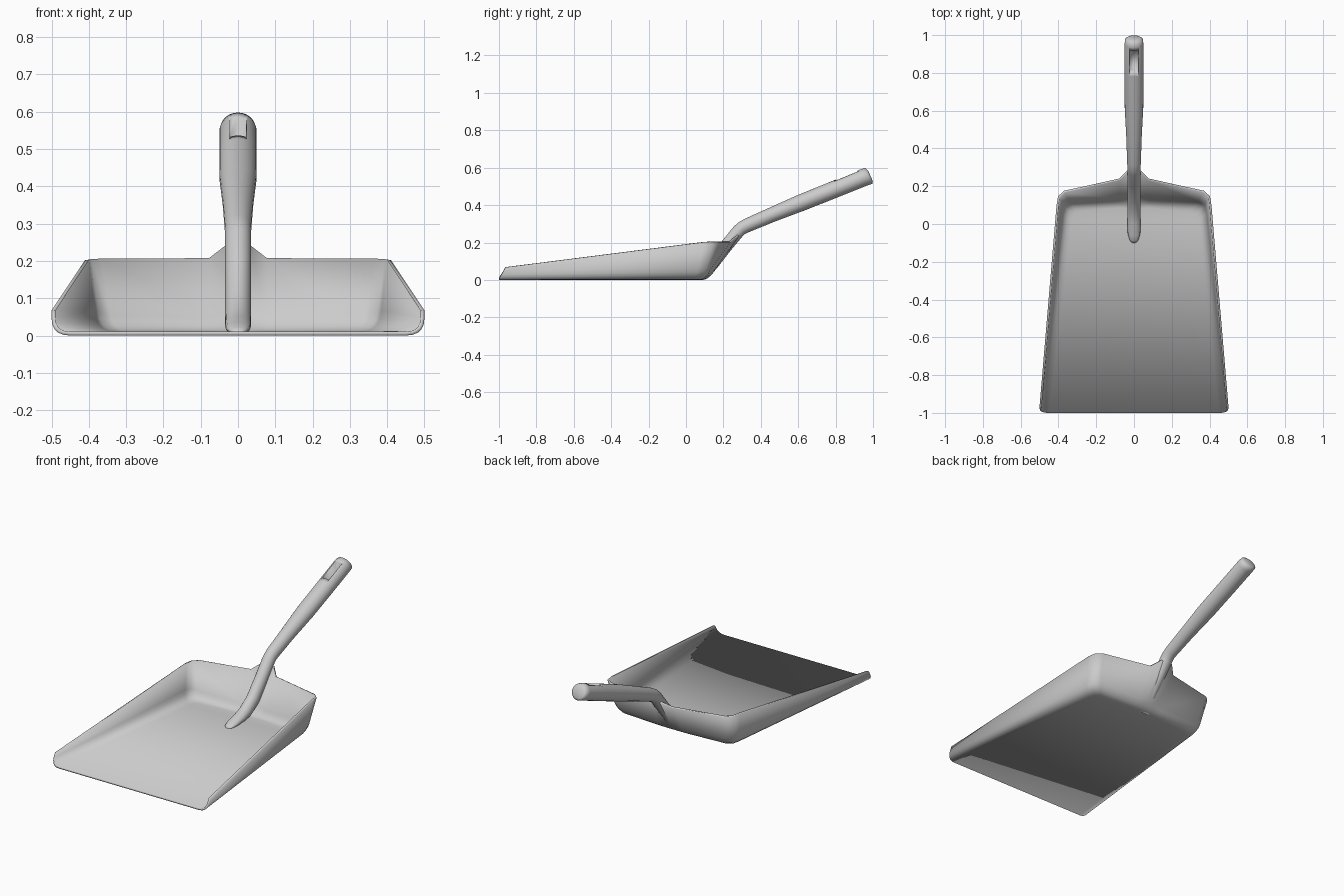
import bpy, bmesh, math
from mathutils import Vector

if "Cube" in bpy.data.objects:
    bpy.data.objects.remove(bpy.data.objects["Cube"])

grey = bpy.data.materials.new("grey_plastic")
grey.diffuse_color = (.62, .62, .62, 1)
grey.use_nodes = True
grey.node_tree.nodes["Principled BSDF"].inputs["Base Color"].default_value = grey.diffuse_color


def make_object(name, bm):
    mesh = bpy.data.meshes.new(name)
    bm.to_mesh(mesh)
    bm.free()
    mesh.materials.append(grey)
    ob = bpy.data.objects.new(name, mesh)
    bpy.context.collection.objects.link(ob)
    return ob


def activate(ob):
    bpy.ops.object.select_all(action='DESELECT')
    ob.select_set(True)
    bpy.context.view_layer.objects.active = ob


# Pan: half outlines from the front lip round to the back centre
floor = [(.45, -1, 0), (.33, .02, 0), (.325, .05, 0), (.30, .068, 0),
         (.08, .085, 0), (.035, .086, 0), (0, .086, 0)]
crease = [(.5, -1, 0), (.388, .05, 0), (.374, .092, 0), (.335, .11, 0),
          (.08, .118, 0), (.035, .119, 0), (0, .119, 0)]
rim = [(.5, -.965, .067), (.41, .10, .202), (.402, .147, .202), (.37, .176, .202),
       (.08, .24, .202), (.035, .283, .235), (0, .288, .237)]
bend = [.7, .32, .3, .25, .2, .2, .2]

bm = bmesh.new()
STEPS = 5
rings = []
for level in range(STEPS + 2):
    half = []
    for f, c, r, s in zip(floor, crease, rim, bend):
        f, c, r = Vector(f), Vector(c), Vector(r)
        w = c.lerp(r, s)
        t = level / STEPS
        half.append(r if level > STEPS else f.lerp(c, t).lerp(c.lerp(w, t), t))
    full = half + [Vector((-p.x, p.y, p.z)) for p in reversed(half[:-1])]
    rings.append([bm.verts.new(p) for p in full])
for lo, hi in zip(rings, rings[1:]):
    for i in range(len(lo) - 1):
        bm.faces.new((lo[i], lo[i + 1], hi[i + 1], hi[i]))
base = rings[0]
n = len(base)
for i in range(n // 2):
    quad = [base[i], base[n - 1 - i], base[n - 2 - i], base[i + 1]]
    bm.faces.new(list(dict.fromkeys(quad)))
pan = make_object("pan", bm)
activate(pan)
shell = pan.modifiers.new("thickness", 'SOLIDIFY')
shell.thickness = .011
shell.offset = -1
bpy.ops.object.modifier_apply(modifier=shell.name)
bpy.ops.object.shade_smooth()

# Handle: elliptical sections given by top (y, z), bottom (y, z), half width
sections = [
    (-.10, .012, -.10, .004, .010), (-.088, .022, -.08, .004, .024),
    (-.06, .035, -.04, .004, .033), (0, .053, .03, .004, .035),
    (.05, .075, .085, .012, .035), (.11, .118, .165, .062, .035),
    (.19, .205, .24, .158, .035), (.255, .285, .298, .228, .035),
    (.28, .307, .312, .244, .035), (.31, .325, .335, .255, .036),
    (.45, .388, .475, .312, .041), (.60, .455, .63, .37, .049),
    (.78, .528, .815, .443, .05), (.935, .592, .972, .506, .05),
    (.958, .598, .996, .514, .047), (.974, .584, .999, .528, .034)]
SIDES = 24
bm = bmesh.new()
loops = []
for yt, zt, yb, zb, w in sections:
    top, bottom = Vector((0, yt, zt)), Vector((0, yb, zb))
    mid, up = (top + bottom) / 2, (top - bottom) / 2
    loops.append([bm.verts.new(mid + up * math.sin(a) + Vector((w * math.cos(a), 0, 0)))
                  for a in (2 * math.pi * k / SIDES for k in range(SIDES))])
for a, b in zip(loops, loops[1:]):
    for k in range(SIDES):
        j = (k + 1) % SIDES
        bm.faces.new((a[k], a[j], b[j], b[k]))
bm.faces.new(loops[0])
bm.faces.new(loops[-1])
bmesh.ops.recalc_face_normals(bm, faces=bm.faces)
handle = make_object("handle", bm)

# Hanging recess in the upper side of the grip
bpy.ops.mesh.primitive_cube_add(size=1, location=(0, .862, .553),
                                rotation=(math.radians(22.5), 0, 0))
cutter = bpy.context.object
cutter.name = "recess_cutter"
cutter.scale = (.042, .125, .09)
cutter.hide_render = True
cutter.data.materials.append(grey)
bpy.context.view_layer.update()
activate(handle)
cut = handle.modifiers.new("recess", 'BOOLEAN')
cut.operation = 'DIFFERENCE'
cut.solver = 'EXACT'
cut.object = cutter
bpy.ops.object.modifier_apply(modifier=cut.name)
bpy.data.objects.remove(cutter)
bpy.ops.object.shade_smooth()
